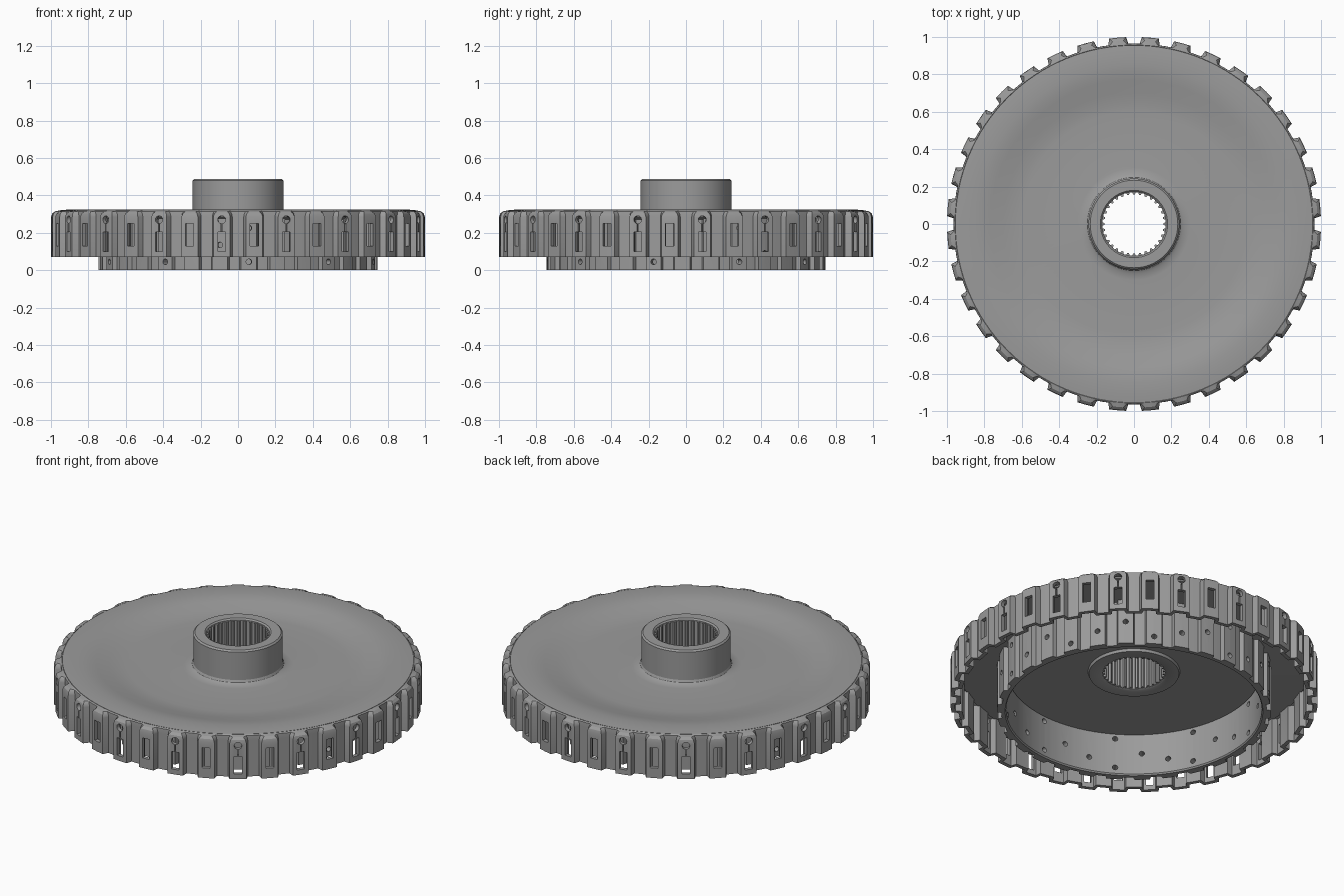
import bpy
import bmesh
from math import radians, cos, sin, pi
from mathutils import Matrix

cube = bpy.data.objects.get("Cube")
if cube:
    bpy.data.objects.remove(cube, do_unlink=True)

STEEL = (0.33, 0.33, 0.33, 1)
steel = bpy.data.materials.new("grey_steel")
steel.use_nodes = True
steel.diffuse_color = STEEL
steel.node_tree.nodes["Principled BSDF"].inputs["Base Color"].default_value = STEEL


def add_object(name, bm):
    bmesh.ops.recalc_face_normals(bm, faces=bm.faces[:])
    mesh = bpy.data.meshes.new(name)
    bm.to_mesh(mesh)
    bm.free()
    mesh.materials.append(steel)
    obj = bpy.data.objects.new(name, mesh)
    bpy.context.collection.objects.link(obj)
    return obj


def activate(obj):
    bpy.ops.object.select_all(action="DESELECT")
    obj.select_set(True)
    bpy.context.view_layer.objects.active = obj


def smooth(obj):
    activate(obj)
    bpy.ops.object.shade_smooth_by_angle(angle=radians(28))


def closed_ring(name, loops):
    """Stitch loops of (angle, radius, z) points into a closed ring-shaped solid."""
    bm = bmesh.new()
    rows = [[bm.verts.new((r * cos(a), r * sin(a), z)) for a, r, z in loop] for loop in loops]
    count = len(rows[0])
    for i, row in enumerate(rows):
        after = rows[(i + 1) % len(rows)]
        for j in range(count):
            k = (j + 1) % count
            bm.faces.new((row[j], row[k], after[k], after[j]))
    return add_object(name, bm)


def circle(r, z, count=128):
    return [(2 * pi * i / count, r, z) for i in range(count)]


def toothed(count, start, high, low, top_half, foot_half, z):
    """One loop of trapezoid teeth; angles in degrees."""
    pitch = 360 / count
    step = [(-foot_half, low), (-top_half, high), (0, high),
            (top_half, high), (foot_half, low), (pitch / 2, low)]
    return [(radians(start + pitch * i + a), r, z) for i in range(count) for a, r in step]


def radial(angle, r, z):
    return Matrix.Rotation(radians(angle), 4, "Z") @ Matrix.Translation((r, 0, z))


def cut_box(bm, angle, r, low, high, width):
    size = Matrix.Diagonal((0.1, width, high - low, 1))
    bmesh.ops.create_cube(bm, size=1, matrix=radial(angle, r, (low + high) / 2) @ size)


def cut_hole(bm, angle, r, z, radius):
    bmesh.ops.create_cone(bm, cap_ends=True, segments=16, radius1=radius, radius2=radius,
                          depth=0.1, matrix=radial(angle, r, z) @ Matrix.Rotation(pi / 2, 4, "Y"))


def carve(obj, bm):
    cutter = add_object(obj.name + "_cutter", bm)
    cutter.hide_render = True
    mod = obj.modifiers.new("openings", "BOOLEAN")
    mod.operation = "DIFFERENCE"
    mod.solver = "EXACT"
    mod.object = cutter
    activate(obj)
    bpy.ops.object.modifier_apply(modifier=mod.name)
    bpy.data.objects.remove(cutter, do_unlink=True)


# Dished web with a raised rim and a fillet at the hub
web_profile = [(0.2, 0.27), (0.243, 0.312), (0.249, 0.3), (0.265, 0.291), (0.3, 0.288),
               (0.6, 0.288), (0.64, 0.29), (0.7, 0.299), (0.77, 0.314), (0.81, 0.321),
               (0.85, 0.324), (0.91, 0.324), (0.955, 0.32), (0.955, 0.285),
               (0.7, 0.27), (0.69, 0.25), (0.2, 0.25)]
smooth(closed_ring("web_disc", [circle(r, z) for r, z in web_profile]))

# Hub with chamfered ends
hub_profile = [(0.172, 0.24), (0.172, 0.48), (0.18, 0.488), (0.234, 0.488),
               (0.243, 0.479), (0.243, 0.26), (0.25, 0.25), (0.245, 0.235), (0.182, 0.235)]
smooth(closed_ring("hub", [circle(r, z) for r, z in hub_profile]))

# Internal splines of the bore
SPLINES = 32
spline_loops = [toothed(SPLINES, 0, 0.158, 0.17, 1.6, 3.2, z) for z in (0.242, 0.478)]
backing = [toothed(SPLINES, 0, 0.178, 0.178, 1.6, 3.2, z) for z in (0.478, 0.242)]
smooth(closed_ring("bore_splines", spline_loops + backing))

# Outer corrugated drum wall, teeth rounding over into the rim
TEETH = 36
PITCH = 360 / TEETH


def drum_loop(high, low, top_half, foot_half, z):
    return toothed(TEETH, PITCH / 2, high, low, top_half, foot_half, z)


wall = closed_ring("drum_wall", [
    drum_loop(1.0, 0.965, 2.6, 3.2, 0.07),
    drum_loop(1.0, 0.965, 2.6, 3.2, 0.285),
    drum_loop(0.995, 0.965, 2.3, 3.0, 0.302),
    drum_loop(0.982, 0.964, 1.7, 2.6, 0.314),
    drum_loop(0.957, 0.957, 1.7, 2.6, 0.3195),
    drum_loop(0.94, 0.94, 1.7, 2.6, 0.305),
    drum_loop(0.94, 0.94, 1.7, 2.3, 0.297),
    drum_loop(0.977, 0.943, 1.9, 2.4, 0.29),
    drum_loop(0.977, 0.943, 1.9, 2.4, 0.07)])

# Alternating windows and keyholes in the teeth
bm = bmesh.new()
for i in range(TEETH):
    angle = PITCH * (i + 0.5)
    if i % 2:
        cut_box(bm, angle, 0.985, 0.13, 0.25, 0.045)
    else:
        cut_box(bm, angle, 0.985, 0.1, 0.205, 0.042)
        cut_box(bm, angle, 0.985, 0.208, 0.246, 0.007)
        cut_hole(bm, angle, 0.985, 0.27, 0.021)
carve(wall, bm)
smooth(wall)

# Inner splined ring with a plain bore
LANDS = 30
START = 274.5


def ring_loop(high, low, z):
    return toothed(LANDS, START, high, low, 3.2, 3.8, z)


ring = closed_ring("inner_ring", [
    ring_loop(0.745, 0.722, 0), ring_loop(0.745, 0.722, 0.28),
    ring_loop(0.695, 0.695, 0.28), ring_loop(0.695, 0.695, 0.008),
    ring_loop(0.701, 0.701, 0)])

# Staggered oil holes
ROWS = ((0.045, 0.225), (0.09,), (0.135,))
bm = bmesh.new()
for i in range(LANDS):
    for z in ROWS[i % len(ROWS)]:
        cut_hole(bm, START + i * 360 / LANDS, 0.72, z, 0.015)
carve(ring, bm)
smooth(ring)
